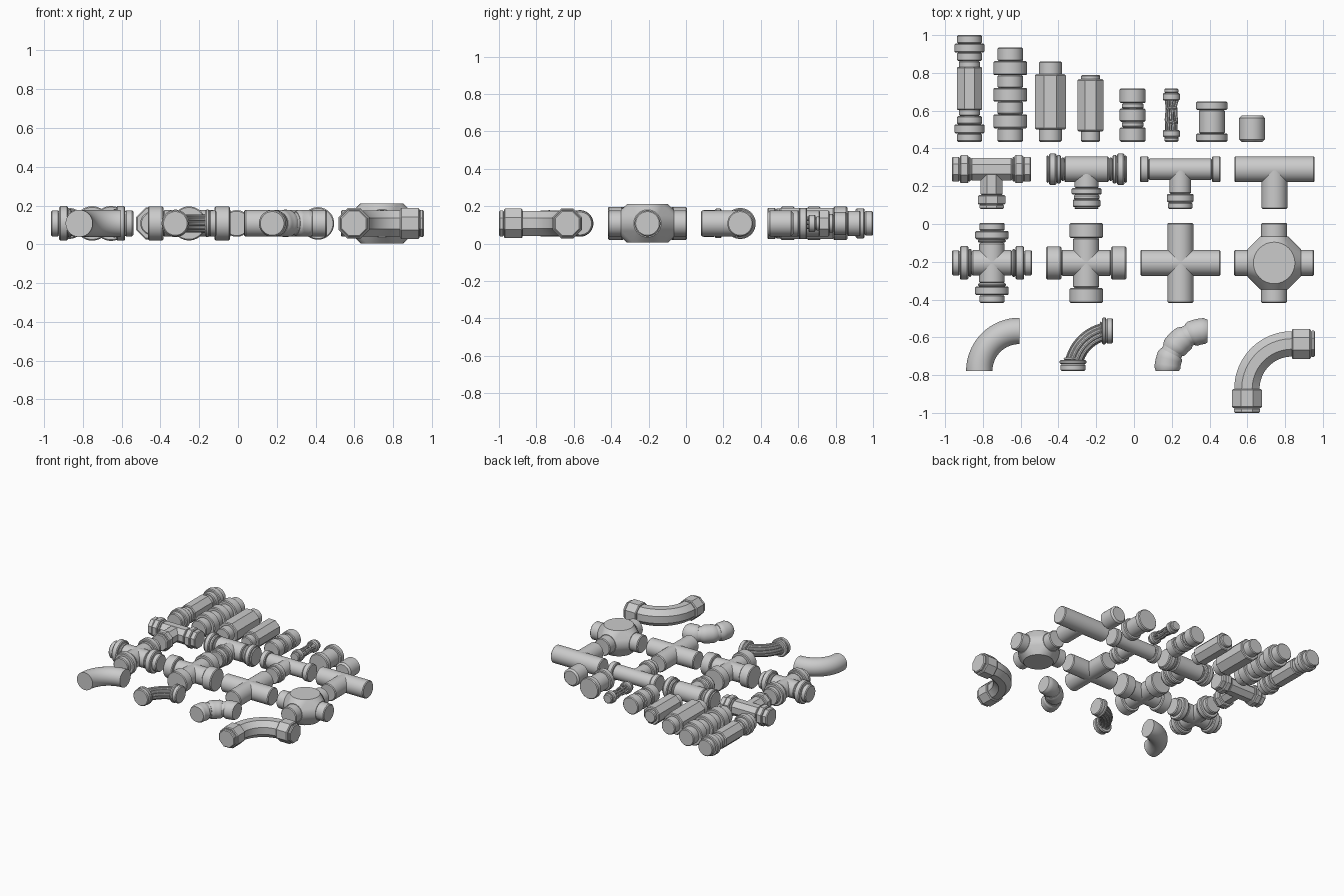
import bpy, bmesh, math, random
from mathutils import Vector

random.seed(4)
cube = bpy.data.objects.get("Cube")
if cube:
    bpy.data.objects.remove(cube)

AXIS_Z = 0.108
R = 0.069      # standard pipe radius
HALF = 0.212   # half length of a fitting
CH = 0.006     # edge chamfer
X, Y = Vector((1, 0, 0)), Vector((0, 1, 0))
UP = Vector((0, 0, 1))

grey = bpy.data.materials.new("light_grey")
grey.use_nodes = True
grey.diffuse_color = (0.6, 0.6, 0.6, 1)
grey.node_tree.nodes["Principled BSDF"].inputs["Base Color"].default_value = (0.6, 0.6, 0.6, 1)


def finish(name, bm):
    bmesh.ops.recalc_face_normals(bm, faces=bm.faces)
    mesh = bpy.data.meshes.new(name)
    bm.to_mesh(mesh)
    bm.free()
    mesh.materials.append(grey)
    ob = bpy.data.objects.new(name, mesh)
    bpy.context.collection.objects.link(ob)
    bpy.ops.object.select_all(action='DESELECT')
    ob.select_set(True)
    bpy.context.view_layer.objects.active = ob
    bpy.ops.object.shade_smooth_by_angle(angle=math.radians(30))
    return ob


def add_sweep(bm, stations, sides=32):
    """Skin rings given as (centre, direction, radius) and cap both ends."""
    scale = 1 / math.cos(math.pi / 8) if sides == 8 else 1
    rings = []
    for p, d, r in stations:
        side = d.cross(UP).normalized()
        angles = [math.tau * (i + 0.5) / sides for i in range(sides)]
        rings.append([bm.verts.new(p + r * scale * (math.cos(a) * side + math.sin(a) * UP))
                      for a in angles])
    for a, b in zip(rings, rings[1:]):
        for i in range(sides):
            j = (i + 1) % sides
            bm.faces.new((a[i], a[j], b[j], b[i]))
    bm.faces.new(rings[0])
    bm.faces.new(rings[-1])


def at(x, y):
    return Vector((x, y, AXIS_Z))


def pipe(name, origin, axis, segments, sides=32):
    """Stepped, chamfered pipe from (start, end, radius) segments along an axis."""
    bm = bmesh.new()
    st = []
    for a, b, r in segments:
        for t, rr in ((a, r - CH), (a + CH, r), (b - CH, r), (b, r - CH)):
            st.append((origin + axis * t, axis, rr))
    add_sweep(bm, st, sides)
    return finish(name, bm)


def mirrored(arm):
    """Turn an arm starting at 0 into a full symmetric bar."""
    b, r = arm[0][1:]
    return [(-e, -s, q) for s, e, q in arm[:0:-1]] + [(-b, b, r)] + arm[1:]


def arc(centre, radius, r, steps=24, start=0, end=90):
    """Quarter bend stations from the lower leg round to the right leg."""
    out = []
    for i in range(steps + 1):
        a = math.radians(start + (end - start) * i / steps)
        p = centre + radius * Vector((-math.cos(a), math.sin(a), 0))
        out.append((p, Vector((math.sin(a), math.cos(a), 0)), r))
    return out


# Straight couplings standing in a row along y
BASE = 0.435
p = at(-0.871, 0.7175)
pipe("long_coupling_body", p, Y, [(-0.115, 0.115, 0.066)], 8)
pipe("long_coupling_ends", p, Y, mirrored(
    [(0, 0.146, 0.056), (0.146, 0.19, 0.066), (0.19, 0.238, 0.08), (0.238, 0.2825, 0.066)]))
pipe("three_ring_coupling", at(-0.655, 0.6845), Y, mirrored(
    [(0, 0.036, 0.09), (0.036, 0.104, 0.068), (0.104, 0.178, 0.09), (0.178, 0.2495, 0.068)]))
p = at(-0.443, BASE)
pipe("large_block_body", p, Y, [(0.066, 0.358, 0.082)], 8)
pipe("large_block_necks", p, Y, [(0, 0.425, 0.061)])
p = at(-0.23, BASE)
pipe("small_block_body", p, Y, [(0.056, 0.332, 0.069)], 8)
pipe("small_block_necks", p, Y, [(0, 0.355, 0.05)])
pipe("grooved_coupling", at(-0.007, 0.576), Y, mirrored(
    [(0, 0.035, R), (0.035, 0.064, 0.058), (0.064, 0.141, R)]))
pipe("flanged_spool", at(0.412, 0.5415), Y, mirrored([(0, 0.062, R), (0.062, 0.1065, 0.084)]))
cap = [(0, 0.056), (0.013, R), (0.126, R), (0.139, 0.056)]
bm = bmesh.new()
add_sweep(bm, [(at(0.625, BASE + t), Y, r) for t, r in cap])
finish("short_plug", bm)

# Thin coupling with a loose bundle of wires between two caps
p = at(0.198, 0.576)
for name, s in (("wire_cap_back", 1), ("wire_cap_front", -1)):
    pipe(name, p, Y * s, [(0.078, 0.117, 0.046), (0.117, 0.141, 0.038)])
bm = bmesh.new()
for k in range(7):
    a = math.tau * k / 7
    st = []
    for i in range(9):
        a += random.uniform(-0.12, 0.2)
        q = 0.026 + random.uniform(-0.004, 0.004)
        off = Vector((q * math.cos(a), -0.1 + 0.025 * i, q * math.sin(a)))
        st.append((p + off, Y, 0.008))
    add_sweep(bm, st, 8)
finish("wire_bundle", bm)
for s in (-1, 1):
    pipe("wire_clamp", p, Y, [(s * 0.037 - 0.008, s * 0.037 + 0.008, 0.033)], 16)


# Tees: a mirrored bar along x and one branch toward the front
def tee(name, x, bar, branch, sides=32):
    o = at(x, 0.29)
    pipe(name + "_bar", o, X, mirrored(bar), sides)
    pipe(name + "_branch", o, -Y, branch, sides)


tee("faceted_tee", -0.754,
    [(0, 0.11, 0.06), (0.11, 0.122, 0.066), (0.122, 0.168, 0.074), (0.168, 0.21, 0.066)],
    [(0, 0.137, 0.058), (0.137, 0.187, 0.073), (0.187, 0.21, 0.065)], 8)
tee("rounded_tee", -0.251,
    [(0, 0.118, R), (0.118, 0.136, 0.062), (0.136, 0.16, 0.075), (0.16, 0.2, 0.083), (0.2, 0.213, 0.073)],
    [(0, 0.1, 0.064), (0.1, 0.135, 0.079), (0.135, 0.16, 0.068), (0.16, 0.2, 0.073), (0.2, 0.21, 0.066)])
tee("collared_tee", 0.245,
    [(0, 0.168, 0.057), (0.168, 0.213, R)],
    [(0, 0.13, 0.057), (0.13, 0.175, 0.071), (0.175, 0.21, 0.064)])
tee("plain_tee", 0.744, [(0, HALF, R)], [(0, 0.21, R)])


# Crosses: the same bar along x and y
def cross(name, x, arm):
    for axis, tag in ((X, "_side_bar"), (Y, "_depth_bar")):
        pipe(name + tag, at(x, -0.206), axis, mirrored(arm))


cross("ringed_cross", -0.752,
      [(0, 0.107, 0.068), (0.107, 0.125, 0.074), (0.125, 0.17, 0.089), (0.17, HALF, 0.067)])
cross("socket_cross", -0.253, [(0, 0.132, R), (0.132, HALF, 0.088)])
cross("plain_cross", 0.246, [(0, HALF, R)])
cross("hub_cross", 0.742, [(0, HALF, R)])

# Swollen hub hulled from four mouth rings and two flat lids
bm = bmesh.new()
o = at(0.742, -0.206)
for i in range(32):
    a = math.tau * i / 32
    u, v = math.cos(a), math.sin(a)
    for s in (-1, 1):
        bm.verts.new(o + Vector((s * 0.141, 0.073 * u, 0.073 * v)))
        bm.verts.new(o + Vector((0.073 * u, s * 0.141, 0.073 * v)))
        bm.verts.new(o + Vector((0.11 * u, 0.11 * v, s * 0.103)))
hull = bmesh.ops.convex_hull(bm, input=bm.verts)
loose = {g for g in hull["geom_interior"] + hull["geom_unused"] if isinstance(g, bmesh.types.BMVert)}
bmesh.ops.delete(bm, geom=list(loose), context='VERTS')
finish("cross_hub", bm)

# Plain smooth elbow
bm = bmesh.new()
add_sweep(bm, arc(at(-0.607, -0.778), HALF, 0.07))
finish("plain_elbow", bm)

# Elbow made from a bundle of parallel rods with collars
c = at(-0.111, -0.778)
bm = bmesh.new()
for k in range(10):
    a = math.tau * k / 10
    add_sweep(bm, arc(c + UP * 0.036 * math.sin(a), HALF + 0.036 * math.cos(a), 0.0125), 10)
finish("rod_elbow", bm)
ring = [(0, 0.036, 0.067), (0.036, 0.058, 0.071), (0.058, 0.07, 0.05)]
pipe("rod_elbow_lower_collar", c - X * HALF, Y, ring)
pipe("rod_elbow_right_collar", c + Y * HALF, -X, ring)

# Segmented elbow: three barrels on a curved core
c = at(0.388, -0.778)
bm = bmesh.new()
add_sweep(bm, arc(c, HALF, 0.058))
finish("segmented_elbow_core", bm)
for name, start, end in (("lower", 0, 26), ("middle", 31, 59), ("right", 64, 90)):
    bm = bmesh.new()
    st = arc(c, HALF, R, 6, start, end)
    for i in (0, -1):
        st[i] = (st[i][0], st[i][1], 0.061)
    add_sweep(bm, st)
    finish("segmented_elbow_" + name, bm)

# Large faceted elbow with faceted sockets
c, bend = at(0.836, -0.873), 0.238
bm = bmesh.new()
add_sweep(bm, arc(c, bend, 0.067), 8)
finish("faceted_elbow", bm)
socket = [(0, 0.1, 0.08), (0.1, 0.122, 0.07)]
pipe("faceted_elbow_lower_socket", c - X * bend, -Y, [(0, 0.1, 0.079), (0.1, 0.127, 0.069)], 8)
pipe("faceted_elbow_right_socket", c + Y * bend, X, socket, 8)
